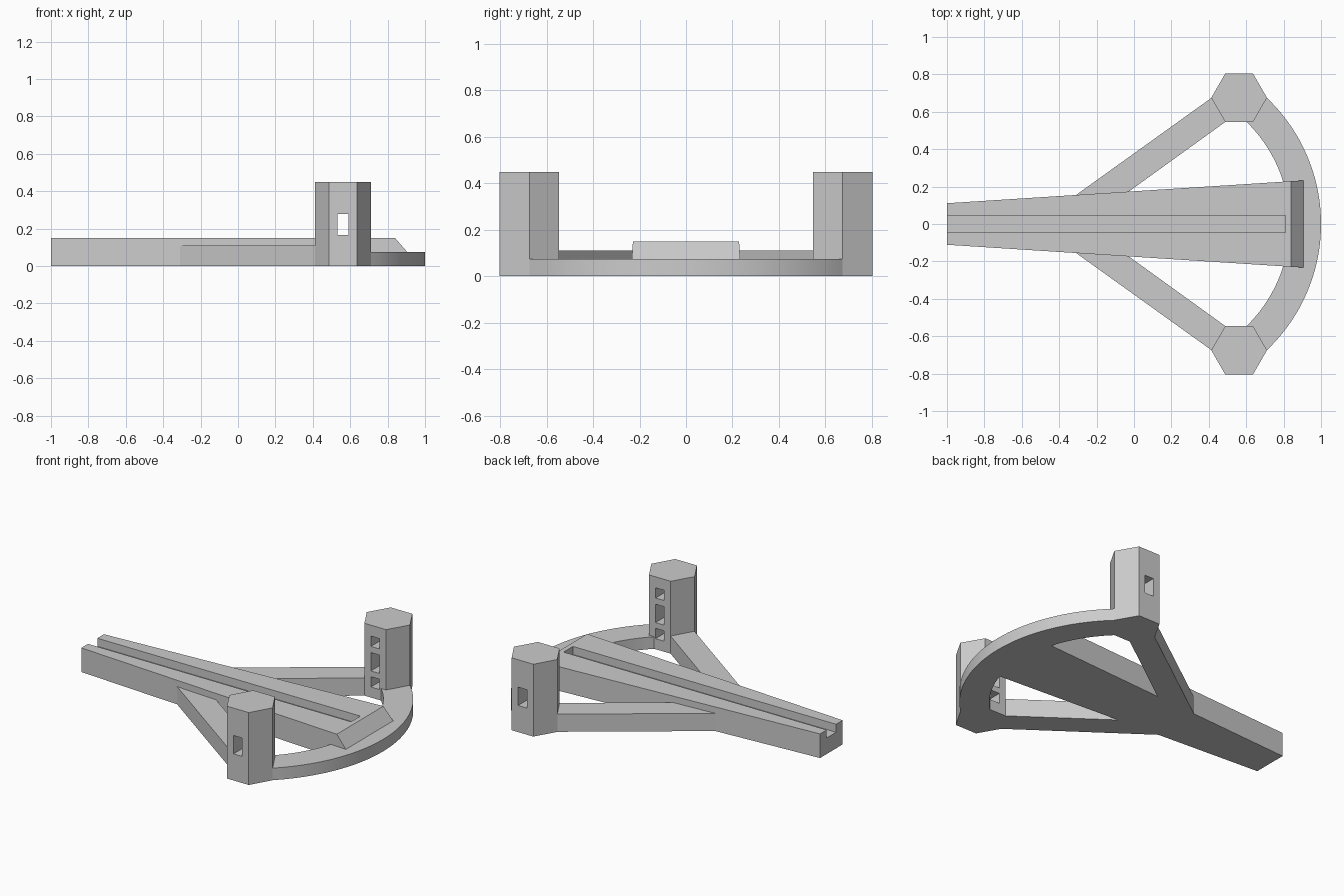
import bpy, bmesh, math
from mathutils import Vector

default = bpy.data.objects.get("Cube")
if default:
    bpy.data.objects.remove(default, do_unlink=True)

grey = bpy.data.materials.new("plain grey")
grey.use_nodes = True
COLOUR = (0.6, 0.6, 0.6, 1)
grey.diffuse_color = COLOUR
grey.node_tree.nodes["Principled BSDF"].inputs["Base Color"].default_value = COLOUR


def prism(name, points, sweep, smooth=False):
    """Close a 3D outline and extrude it along the sweep vector."""
    bm = bmesh.new()
    face = bm.faces.new([bm.verts.new(p) for p in points])
    ext = bmesh.ops.extrude_face_region(bm, geom=[face])
    moved = [v for v in ext["geom"] if isinstance(v, bmesh.types.BMVert)]
    bmesh.ops.translate(bm, verts=moved, vec=Vector(sweep))
    bmesh.ops.recalc_face_normals(bm, faces=bm.faces)
    mesh = bpy.data.meshes.new(name)
    bm.to_mesh(mesh)
    bm.free()
    mesh.materials.append(grey)
    ob = bpy.data.objects.new(name, mesh)
    bpy.context.collection.objects.link(ob)
    if smooth:
        bpy.ops.object.select_all(action="DESELECT")
        ob.select_set(True)
        bpy.context.view_layer.objects.active = ob
        bpy.ops.object.shade_smooth_by_angle(angle=math.radians(30))
    return ob


def box(name, low, high):
    (x0, y0, z0), (x1, y1, z1) = low, high
    return prism(name, [(x0, y0, z0), (x1, y0, z0), (x1, y1, z0), (x0, y1, z0)],
                 (0, 0, z1 - z0))


def cut(target, cutter):
    """Subtract the cutter from the target, then discard it."""
    cutter.hide_render = True
    mod = target.modifiers.new("cut", "BOOLEAN")
    mod.operation = "DIFFERENCE"
    mod.solver = "EXACT"
    mod.object = cutter
    bpy.ops.object.select_all(action="DESELECT")
    target.select_set(True)
    bpy.context.view_layer.objects.active = target
    bpy.ops.object.modifier_apply(modifier=mod.name)
    bpy.data.objects.remove(cutter, do_unlink=True)


# Central bar: side profile with a sloped nose, widening towards +x
profile = [(-1, 0), (0.905, 0), (0.905, 0.075), (0.84, 0.15), (-1, 0.15)]
bar = prism("central_bar", [(x, -1, z) for x, z in profile], (0, 2, 0))
for v in bar.data.vertices:
    v.co.y *= 0.111 + 0.064 * (v.co.x + 1)
cut(bar, box("groove_cutter", (-1.1, -0.046, 0.1), (0.81, 0.046, 0.2)))

# Curved front rail
CENTRE, OUTER, INNER, SEGMENTS = 0.07, 0.93, 0.762, 48
SPAN = math.radians(46.6)
angles = [SPAN * (2 * i / SEGMENTS - 1) for i in range(SEGMENTS + 1)]
rail = [(CENTRE + OUTER * math.cos(a), OUTER * math.sin(a), 0) for a in angles]
rail += [(CENTRE + INNER * math.cos(a), INNER * math.sin(a), 0)
         for a in reversed(angles)]
prism("curved_rail", rail, (0, 0, 0.075), smooth=True)

# Mirrored diagonal arms and hexagonal posts
POST_X, POST_Y, POST_R = 0.562, 0.675, 0.149
arm = [(-0.31, 0.155), (0.415, 0.675), (0.56, 0.675), (0.49, 0.547),
       (-0.03, 0.172), (-0.1, 0.1), (-0.3, 0.1)]
for side, s in (("left", 1), ("right", -1)):
    # The rear of the model is +y
    label = "back" if s > 0 else "front"
    prism(label + "_arm", [(x, s * y, 0) for x, y in arm], (0, 0, 0.11))
    hexagon = [(POST_X + POST_R * math.cos(math.pi * i / 3),
                s * POST_Y + POST_R * math.sin(math.pi * i / 3), 0)
               for i in range(6)]
    post = prism(label + "_post", hexagon, (0, 0, 0.45))
    # Middle window goes through; upper and lower ones are inner pockets
    for z, half, depth in ((0.2225, 0.057, 0.9), (0.35, 0.032, 0.64),
                           (0.0975, 0.032, 0.64)):
        ends = sorted((s * 0.5, s * depth))
        cut(post, box("window_cutter", (POST_X - 0.03, ends[0], z - half),
                      (POST_X + 0.03, ends[1], z + half)))
